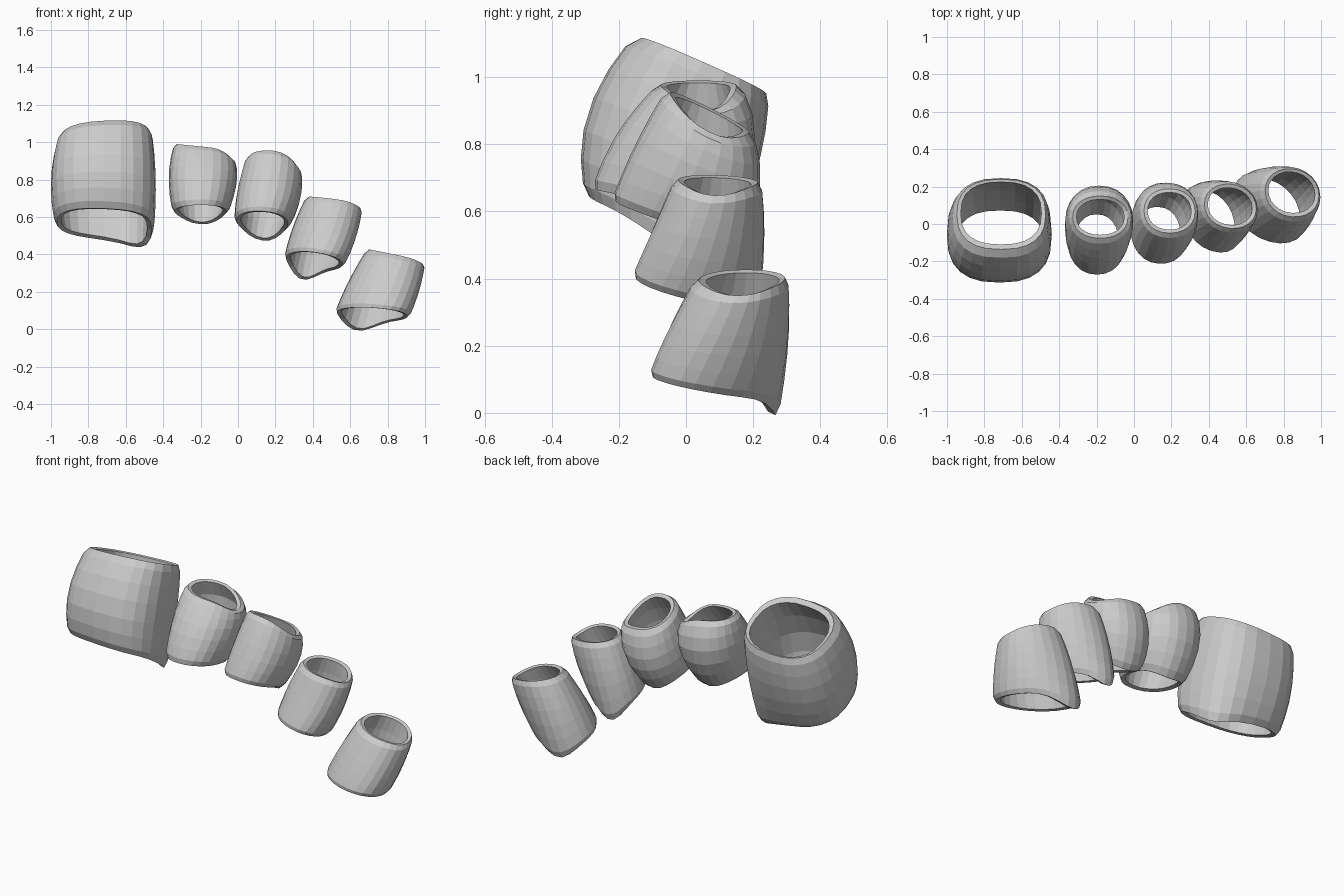
import bpy, bmesh, math

if "Cube" in bpy.data.objects:
    bpy.data.objects.remove(bpy.data.objects["Cube"])

grey = bpy.data.materials.new("plain_grey")
grey.diffuse_color = (0.6, 0.6, 0.6, 1)
grey.use_nodes = True
grey.node_tree.nodes["Principled BSDF"].inputs["Base Color"].default_value = grey.diffuse_color

SIDES = 24


def blend(rings, t):
    """Smooth curve through the bottom, middle and top ring values."""
    a, b, c = 2 * (t - .5) * (t - 1), 4 * t * (1 - t), 2 * t * (t - .5)
    return [a * p + b * q + c * r for p, q, r in zip(*rings)]


def bump(angle, centre, sharp):
    """Rounded peak around one direction of the rim."""
    return max(0, math.cos(angle - math.radians(centre))) ** sharp


def sleeve(name, bottom, middle, top, wall, square=0.92, skew=0.0,
           dip=(0, 90, 4), notch=(0, 0, 3), shift=0.0):
    """Hollow armour sleeve; ring = (x, y, z, radius x, radius y, slope x, slope y).
    dip lowers the bottom rim and notch the top rim: (amount, direction, sharpness).
    shift moves the inner wall backwards."""
    bm = bmesh.new()
    # outer wall upwards, rounded rim, inner wall downwards, rounded rim
    outer = [(t, 0.0) for t in (.07, .22, .4, .6, .78, .93)]
    rows = [(0.0, wall * .3)] + outer + [(1.0, wall * .35), (.985, wall)]
    rows += [(t, wall) for t in (.75, .5, .25)] + [(.015, wall)]
    loops = []
    for t, inset in rows:
        x, y, z, rx, ry, sx, sy = blend((bottom, middle, top), t)
        loop = []
        for i in range(SIDES):
            a = 2 * math.pi * i / SIDES
            c, s = math.cos(a), math.sin(a - skew * (1 - .7 * t))
            dx = (rx - inset) * math.copysign(abs(c) ** square, c)
            dy = (ry - inset) * math.copysign(abs(s) ** square, s) + shift * t * inset / wall
            drop = dip[0] * bump(a, *dip[1:]) * (1 - t) ** 3
            drop += notch[0] * bump(a, *notch[1:]) * t ** 3
            loop.append(bm.verts.new((x + dx, y + dy, z + sx * dx + sy * dy - drop)))
        loops.append(loop)
    for k, low in enumerate(loops):
        high = loops[(k + 1) % len(loops)]
        for i in range(SIDES):
            j = (i + 1) % SIDES
            bm.faces.new((low[i], low[j], high[j], high[i]))
    bmesh.ops.recalc_face_normals(bm, faces=bm.faces[:])
    mesh = bpy.data.meshes.new(name)
    bm.to_mesh(mesh)
    bm.free()
    mesh.materials.append(grey)
    obj = bpy.data.objects.new(name, mesh)
    bpy.context.collection.objects.link(obj)


# widest sleeve
sleeve("thumb_sleeve",
       (-.715, -.098, .565, .265, .202, -.04, -.42),
       (-.72, -.043, .80, .28, .25, 0, -.36),
       (-.71, .047, 1.035, .25, .2, .05, -.44), .036, .8,
       dip=(.06, 38, 4), shift=.014)
# four smaller sleeves stepping down to the right
sleeve("first_finger_sleeve",
       (-.20, -.10, .63, .15, .18, 0, -.2),
       (-.188, 0, .81, .182, .2, -.05, -.15),
       (-.18, .037, .975, .16, .125, -.1, 0), .034,
       dip=(.035, 85, 3), notch=(.06, 12, 2))
sleeve("second_finger_sleeve",
       (.13, -.05, .575, .148, .17, -.08, -.35),
       (.165, .03, .72, .17, .185, -.06, -.38),
       (.19, .07, .895, .148, .13, -.1, -.5), .033, skew=.06,
       dip=(.045, 85, 3), notch=(.045, 0, 2))
sleeve("third_finger_sleeve",
       (.408, .025, .365, .161, .185, -.22, -.28),
       (.462, .065, .52, .168, .168, -.2, -.15),
       (.515, .095, .69, .15, .13, -.13, -.05), .032, .96, .32,
       dip=(.065, 115, 5), notch=(.025, 0, 3))
sleeve("fourth_finger_sleeve",
       (.718, .083, .08, .199, .193, -.12, -.2),
       (.779, .125, .23, .189, .18, -.15, -.1),
       (.845, .165, .398, .155, .14, -.2, 0), .032, .96, .32,
       dip=(.061, 115, 5), notch=(.02, 0, 3), shift=.005)
